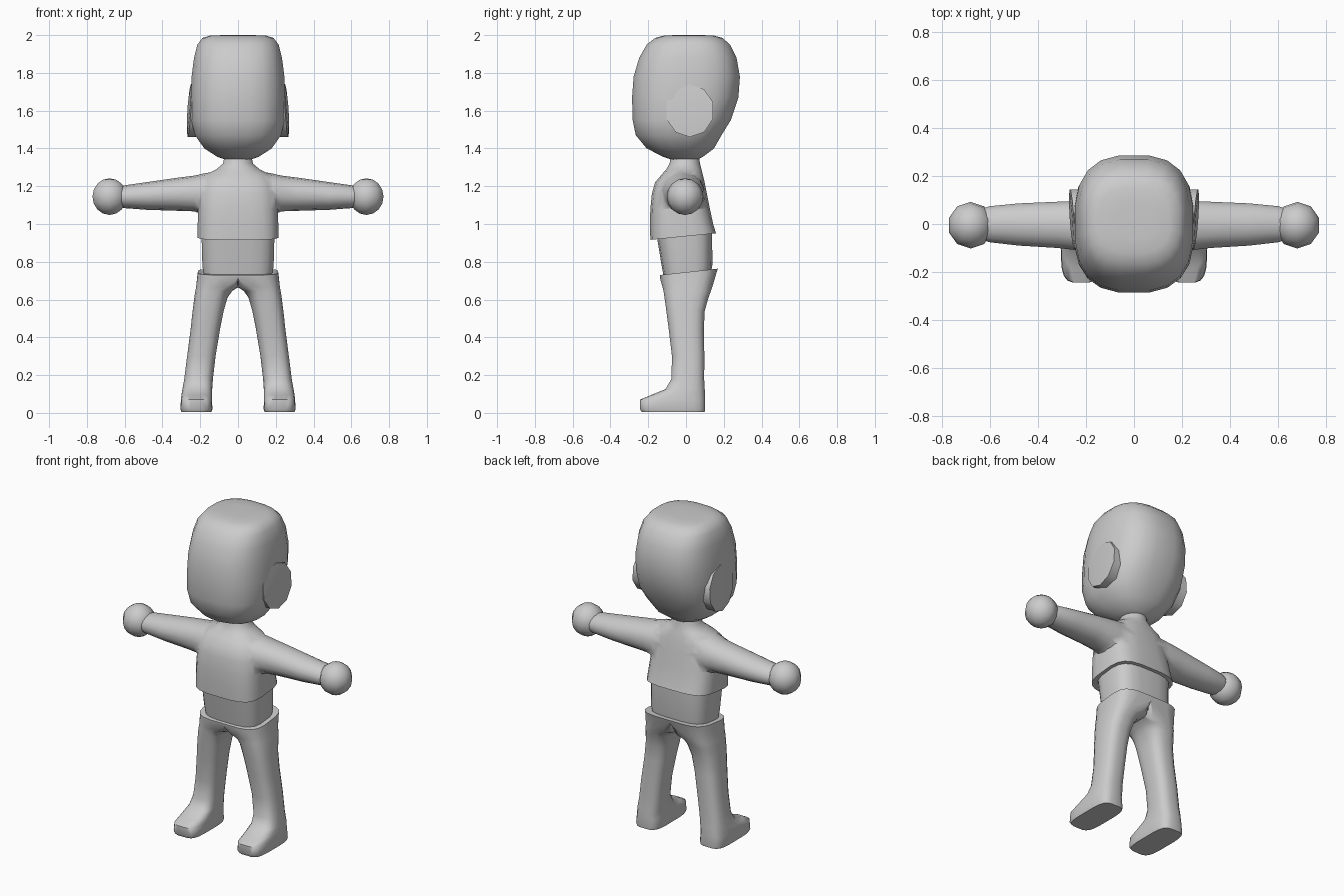
import bpy, bmesh, math

if "Cube" in bpy.data.objects:
    bpy.data.objects.remove(bpy.data.objects["Cube"])

grey = bpy.data.materials.new("plain_grey")
grey.diffuse_color = (0.6, 0.6, 0.6, 1)
grey.use_nodes = True
grey.node_tree.nodes["Principled BSDF"].inputs["Base Color"].default_value = grey.diffuse_color


def section(cu, cv, ru, rv, e, n):
    """Points of a rounded-square outline."""
    pts = []
    for i in range(n):
        a = 2 * math.pi * (i + 0.5) / n
        c, s = math.cos(a), math.sin(a)
        pts.append((cu + ru * math.copysign(abs(c) ** (2 / e), c),
                    cv + rv * math.copysign(abs(s) ** (2 / e), s)))
    return pts


def loft(name, rings, place, n=16, half=False):
    """Skin a list of (height, u0, u1, v0, v1, exponent) sections."""
    bm = bmesh.new()
    loops = []
    for h, u0, u1, v0, v1, e in rings:
        pts = section((u0 + u1) / 2, (v0 + v1) / 2, (u1 - u0) / 2, (v1 - v0) / 2, e, n)
        loops.append([bm.verts.new(place(h, u, v)) for u, v in pts])
    for a, b in zip(loops, loops[1:]):
        for i in range(n):
            j = (i + 1) % n
            bm.faces.new((a[i], a[j], b[j], b[i]))
    bm.faces.new(loops[0][::-1])
    bm.faces.new(loops[-1])
    if half:  # clamp to the centre plane and open it for mirroring
        for v in bm.verts:
            v.co.x = max(v.co.x, 0)
        inner = [f for f in bm.faces if all(v.co.x < 1e-5 for v in f.verts)]
        bmesh.ops.delete(bm, geom=inner, context='FACES')
        bmesh.ops.remove_doubles(bm, verts=bm.verts, dist=1e-4)
    bmesh.ops.recalc_face_normals(bm, faces=bm.faces)
    return finish(name, bm)


def finish(name, bm):
    me = bpy.data.meshes.new(name)
    bm.to_mesh(me)
    bm.free()
    me.materials.append(grey)
    ob = bpy.data.objects.new(name, me)
    bpy.context.collection.objects.link(ob)
    return ob


def modify(ob, kind, **settings):
    m = ob.modifiers.new(kind.lower(), kind)
    for k, v in settings.items():
        setattr(m, k, v)
    bpy.context.view_layer.objects.active = ob
    bpy.ops.object.modifier_apply(modifier=m.name)


def smooth(ob, angle):
    bpy.ops.object.select_all(action='DESELECT')
    ob.select_set(True)
    bpy.context.view_layer.objects.active = ob
    bpy.ops.object.shade_smooth_by_angle(angle=math.radians(angle))


def upright(h, u, v):
    return (u, v, h)


def sideways(h, u, v):
    return (h, u, v)


# Head
head = loft("head", [
    (1.335, -.05, .05, -.06, .05, 2),
    (1.355, -.11, .11, -.12, .09, 2.1),
    (1.40, -.18, .18, -.21, .15, 2.4),
    (1.47, -.23, .23, -.268, .19, 2.6),
    (1.55, -.25, .25, -.285, .24, 2.7),
    (1.67, -.252, .252, -.288, .28, 2.7),
    (1.78, -.248, .248, -.28, .288, 2.7),
    (1.88, -.235, .235, -.25, .27, 2.7),
    (1.95, -.217, .217, -.21, .235, 2.7),
    (1.985, -.19, .19, -.165, .195, 2.7),
    (1.997, -.15, .15, -.12, .15, 2.7),
    (2.0, -.08, .08, -.06, .09, 2.5)], upright, 20)
smooth(head, 60)

# Ears: shallow slanted discs
ears = loft("ears", [
    (.20, -.11, .15, 1.46, 1.74, 2),
    (.258, -.11, .15, 1.46, 1.74, 2),
    (.262, -.07, .11, 1.51, 1.69, 2)],
    lambda h, u, v: (h + .07 * (u - .02) - .06 * (v - 1.6), u, v), 10)
modify(ears, 'MIRROR')
smooth(ears, 40)

# Shirt: torso joined with sleeves
shirt = loft("shirt", [
    (.935, -.215, .215, -.19, .16, 3.6),
    (1.0, -.215, .215, -.192, .145, 3.4),
    (1.08, -.212, .212, -.19, .128, 3.2),
    (1.16, -.208, .208, -.182, .112, 3),
    (1.22, -.195, .195, -.165, .10, 2.8),
    (1.262, -.17, .17, -.13, .09, 2.5),
    (1.29, -.115, .115, -.105, .083, 2.2),
    (1.32, -.08, .08, -.088, .075, 2),
    (1.37, -.07, .07, -.08, .068, 2)],
    lambda h, u, v: (u, v, h + (.1 * v if h < .95 else 0)), 20)
sleeves = loft("sleeves", [
    (.10, -.14, .10, 1.03, 1.28, 2.2),
    (.18, -.13, .10, 1.045, 1.268, 2.2),
    (.23, -.112, .099, 1.067, 1.256, 2.2),
    (.32, -.102, .095, 1.07, 1.245, 2.1),
    (.48, -.092, .088, 1.075, 1.222, 2),
    (.60, -.078, .076, 1.084, 1.205, 2),
    (.63, -.068, .066, 1.09, 1.197, 2)], sideways, 14)
modify(sleeves, 'MIRROR', use_clip=False)
modify(shirt, 'BOOLEAN', object=sleeves, operation='UNION', solver='EXACT')
bpy.data.objects.remove(sleeves)
smooth(shirt, 62)

# Hands
bm = bmesh.new()
bmesh.ops.create_uvsphere(bm, u_segments=10, v_segments=8, radius=.097)
for v in bm.verts:
    v.co.x, v.co.y, v.co.z = v.co.x * .98 + .68, v.co.y - .005, v.co.z + 1.145
hands = finish("hands", bm)
modify(hands, 'MIRROR')
smooth(hands, 60)

# Waist between shirt and trousers
waist = loft("waist", [
    (.70, -.18, .18, -.115, .125, 3.4),
    (.78, -.19, .19, -.13, .14, 3.4),
    (.96, -.195, .195, -.16, .14, 3.4)], upright, 20)
smooth(waist, 50)

# Trousers and feet as one mirrored half
legs = loft("trousers_and_feet", [
    (.004, .14, .30, -.235, .10, 4),
    (.02, .135, .305, -.245, .102, 4),
    (.07, .137, .303, -.245, .102, 3.6),
    (.095, .137, .300, -.185, .102, 3.2),
    (.125, .136, .295, -.11, .10, 3),
    (.18, .132, .285, -.078, .097, 2.8),
    (.30, .118, .270, -.075, .098, 2.8),
    (.44, .095, .252, -.092, .095, 2.8),
    (.54, .075, .241, -.105, .10, 2.8),
    (.61, .055, .232, -.115, .12, 2.8),
    (.645, .03, .227, -.12, .133, 2.8),
    (.665, -.02, .223, -.125, .14, 3),
    (.725, -.12, .216, -.138, .163, 3.4),
    (.745, -.14, .213, -.14, .17, 3.6)],
    lambda h, u, v: (u, v, h + (.11 * v if h > .7 else 0)), 20, half=True)
modify(legs, 'MIRROR', use_mirror_merge=True, merge_threshold=.001)
smooth(legs, 55)
